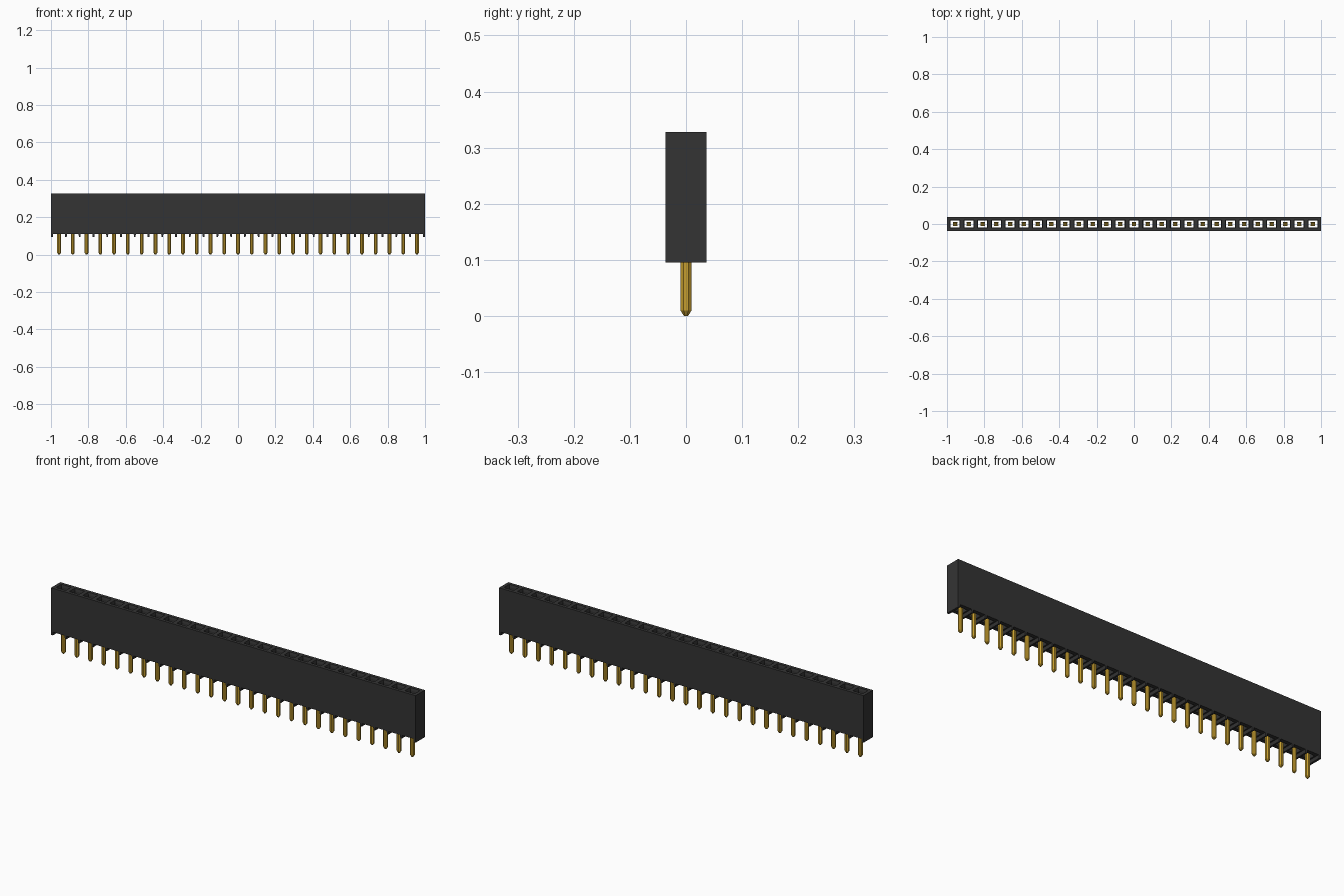
import bpy, bmesh, math

if "Cube" in bpy.data.objects:
    bpy.data.objects.remove(bpy.data.objects["Cube"])

COUNT, PITCH = 27, 0.0736
CENTRES = [(i - (COUNT - 1) / 2) * PITCH for i in range(COUNT)]


def material(name, rgb):
    m = bpy.data.materials.new(name)
    m.use_nodes = True
    m.diffuse_color = (*rgb, 1)
    m.node_tree.nodes["Principled BSDF"].inputs["Base Color"].default_value = (*rgb, 1)
    return m


BLACK = material("black plastic", (0.034, 0.034, 0.034))
GOLD = material("gold metal", (0.56, 0.34, 0.028))


def rect(hx, hy, y=0):
    return [(-hx, y - hy), (hx, y - hy), (hx, y + hy), (-hx, y + hy)]


def octagon(flat):
    r = flat / 2 / math.cos(math.pi / 8)
    return [(r * math.cos((k + 0.5) * math.pi / 4), r * math.sin((k + 0.5) * math.pi / 4))
            for k in range(8)]


def loft(bm, x, sections):
    """Closed solid through horizontal outlines given as (z, points)."""
    rings = [[bm.verts.new((x + px, py, z)) for px, py in pts] for z, pts in sections]
    n = len(rings[0])
    bm.faces.new(rings[0][::-1])
    bm.faces.new(rings[-1])
    for a, b in zip(rings, rings[1:]):
        for k in range(n):
            bm.faces.new((a[k], a[(k + 1) % n], b[(k + 1) % n], b[k]))


def make(name, mat, solids):
    bm = bmesh.new()
    for x, sections in solids:
        loft(bm, x, sections)
    mesh = bpy.data.meshes.new(name)
    bm.to_mesh(mesh)
    bm.free()
    mesh.materials.append(mat)
    obj = bpy.data.objects.new(name, mesh)
    bpy.context.collection.objects.link(obj)
    return obj


# Housing block
housing = make("housing", BLACK, [(0, [(0.095, rect(1, 0.0365)), (0.328, rect(1, 0.0365))])])

# Foot notch below, socket slot through the block, flared mouth on top
slot = [(0.08, rect(0.034, 0.05)), (0.111, rect(0.031, 0.05)),
        (0.111, rect(0.024, 0.018)), (0.316, rect(0.024, 0.018)), (0.340, rect(0.030, 0.024))]
cutter = make("slot_cutter", BLACK, [(x, slot) for x in CENTRES])
cutter.hide_render = True
cut = housing.modifiers.new("slots", "BOOLEAN")
cut.operation, cut.solver, cut.object = "DIFFERENCE", "EXACT", cutter
bpy.context.view_layer.objects.active = housing
bpy.ops.object.modifier_apply(modifier="slots")
bpy.data.objects.remove(cutter)

# Eight-sided solder pins with tapered tips
pin = [(0, octagon(0.007)), (0.010, octagon(0.020)), (0.135, octagon(0.020))]
make("pins", GOLD, [(x, pin) for x in CENTRES])

# Pairs of spring leaves that pinch together and open at the top
for side, name in ((-1, "front_contacts"), (1, "back_contacts")):
    leaf = [(z, rect(0.012, 0.0018, side * y))
            for z, y in ((0.125, 0.008), (0.20, 0.009), (0.275, 0.004), (0.305, 0.010))]
    make(name, GOLD, [(x, leaf) for x in CENTRES])
